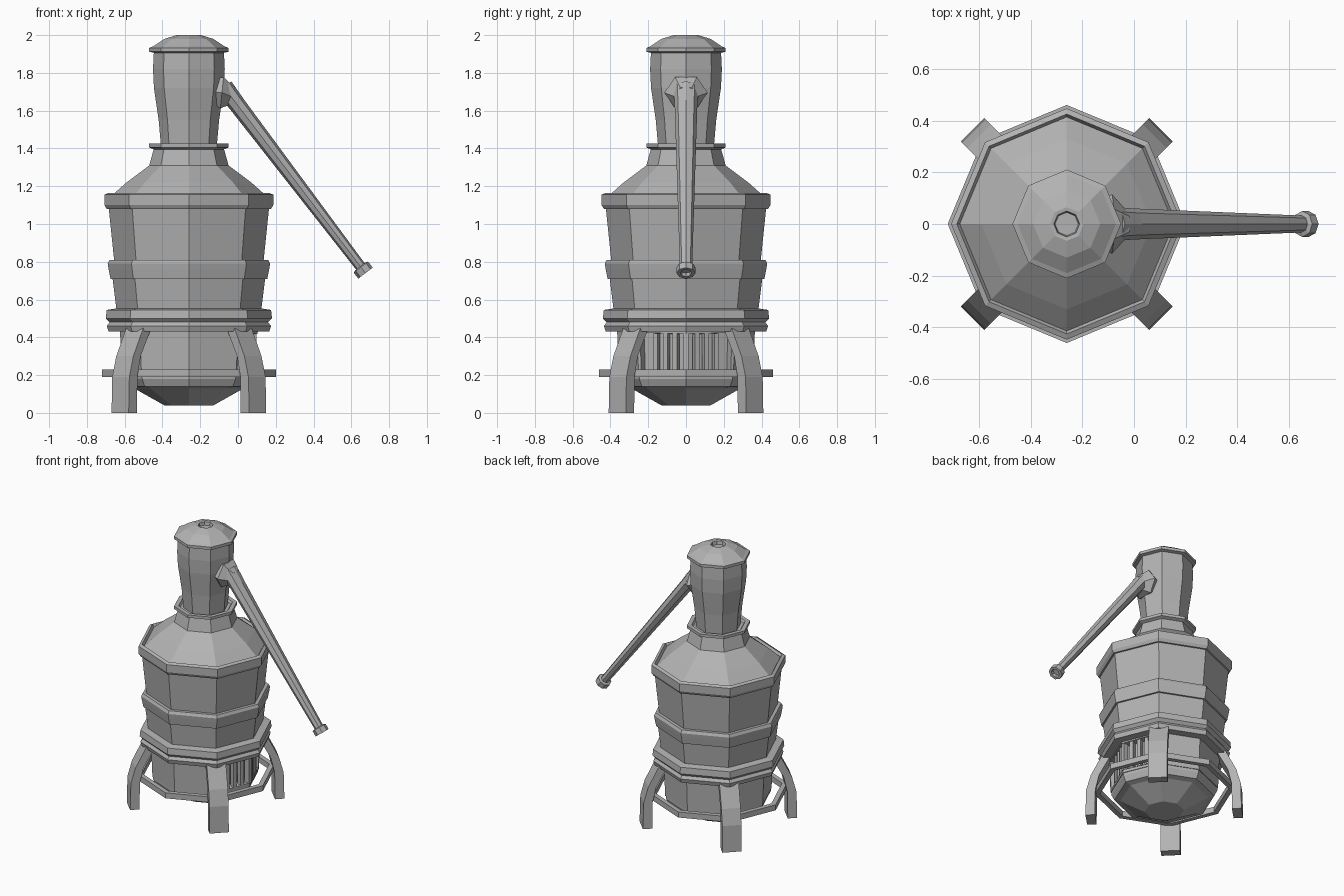
import bpy, bmesh, math
from mathutils import Vector, Matrix

cube = bpy.data.objects.get("Cube")
if cube:
    bpy.data.objects.remove(cube, do_unlink=True)

AXIS_X = -0.26
SIDES = 8

metal = bpy.data.materials.new("grey_metal")
metal.use_nodes = True
GREY = (0.45, 0.45, 0.45, 1)
metal.diffuse_color = GREY
metal.node_tree.nodes["Principled BSDF"].inputs["Base Color"].default_value = GREY


def finish(name, bm, offset=(AXIS_X, 0, 0)):
    bmesh.ops.recalc_face_normals(bm, faces=bm.faces)
    mesh = bpy.data.meshes.new(name)
    bm.to_mesh(mesh)
    bm.free()
    mesh.materials.append(metal)
    obj = bpy.data.objects.new(name, mesh)
    obj.location = offset
    bpy.context.collection.objects.link(obj)
    return obj


def skin(bm, rings, closed=False):
    """Join rings of points with quads; cap the ends or close the loop."""
    loops = [[bm.verts.new(p) for p in ring] for ring in rings]
    pairs = list(zip(loops, loops[1:]))
    if closed:
        pairs.append((loops[-1], loops[0]))
    else:
        bm.faces.new(loops[0])
        bm.faces.new(loops[-1])
    for a, b in pairs:
        n = len(a)
        for i in range(n):
            j = (i + 1) % n
            bm.faces.new((a[i], a[j], b[j], b[i]))


def lathe(profile, closed=False):
    """Revolve (radius, height) points into an octagonal solid."""
    bm = bmesh.new()
    angles = [math.tau * i / SIDES for i in range(SIDES)]
    skin(bm, [[(r * math.cos(a), r * math.sin(a), z) for a in angles]
              for r, z in profile], closed)
    return bm


# Rounded pan under the boiler
finish("bottom_pan", lathe([(0.13, 0.04), (0.29, 0.13), (0.33, 0.14),
                            (0.35, 0.18), (0.35, 0.2)]))

# Firebox with a recessed opening on its left side
bm = lathe([(0.355, 0.2), (0.365, 0.44)])
bmesh.ops.recalc_face_normals(bm, faces=bm.faces)
opening = [f for f in bm.faces
           if f.calc_center_median().x > 0.25 and abs(f.normal.z) < 0.5]
bmesh.ops.inset_region(bm, faces=opening, thickness=0.022, depth=0)
bmesh.ops.inset_region(bm, faces=opening, thickness=0.004, depth=-0.05)
finish("firebox", bm)

# Grate bars across the opening
bm = bmesh.new()
for i in range(-3, 4):
    y = i * 0.052
    turn = math.copysign(math.pi / 8, i) if i else 0
    place = (Matrix.Translation((0.34 - abs(y) * 0.414, y, 0.32))
             @ Matrix.Rotation(turn, 4, "Z")
             @ Matrix.Diagonal((0.035, 0.026, 0.2, 1)))
    bmesh.ops.create_cube(bm, size=1, matrix=place)
finish("grate_bars", bm)

# Main boiler, shoulder and neck
finish("boiler", lathe([(0.37, 0.44), (0.385, 0.56), (0.405, 0.72),
                        (0.395, 0.8), (0.425, 1.09), (0.42, 1.14),
                        (0.33, 1.22), (0.21, 1.31), (0.185, 1.4)]))

# Hoops around the boiler
hoops = {
    "lower_hoop": [(0.34, 0.43), (0.425, 0.43), (0.435, 0.46),
                   (0.42, 0.48), (0.34, 0.48)],
    "base_hoop": [(0.34, 0.475), (0.415, 0.475), (0.44, 0.5),
                  (0.435, 0.545), (0.37, 0.555)],
    "middle_hoop": [(0.37, 0.705), (0.415, 0.71), (0.425, 0.76),
                    (0.43, 0.79), (0.42, 0.81), (0.37, 0.81)],
    "shoulder_hoop": [(0.39, 1.075), (0.435, 1.08), (0.447, 1.1),
                      (0.447, 1.155), (0.425, 1.165), (0.41, 1.14)],
    "neck_lip": [(0.13, 1.395), (0.185, 1.395), (0.21, 1.405),
                 (0.21, 1.425), (0.18, 1.425), (0.17, 1.41), (0.13, 1.41)],
    "foot_rail": [(0.425, 0.19), (0.46, 0.19), (0.46, 0.23), (0.425, 0.23)],
}
for name, profile in hoops.items():
    finish(name, lathe(profile, closed=True))

# Column and its domed cap with a small vent
finish("column", lathe([(0.145, 1.38), (0.16, 1.55), (0.185, 1.72),
                        (0.19, 1.82), (0.185, 1.92)]))
finish("cap", lathe([(0.18, 1.905), (0.21, 1.912), (0.21, 1.932),
                     (0.19, 1.94), (0.13, 1.98), (0.065, 2.0),
                     (0.05, 1.998), (0.045, 1.975)]))

# Four curved legs
LEG = [(0.452, 0.515, 0), (0.45, 0.51, 0.19), (0.425, 0.48, 0.3),
       (0.345, 0.405, 0.45)]
for i, name in enumerate(("back_left", "back_right", "front_right", "front_left")):
    bm = bmesh.new()
    w = 0.064
    skin(bm, [[(a, -w, z), (b, -w, z), (b, w, z), (a, w, z)] for a, b, z in LEG])
    bmesh.ops.rotate(bm, verts=bm.verts, cent=(0, 0, 0),
                     matrix=Matrix.Rotation(math.pi / 4 + i * math.pi / 2, 3, "Z"))
    finish(name + "_leg", bm)

# Hexagonal joint on the column
bm = bmesh.new()


def joint_ring(x, z, wide, tall, lean):
    hexagon = [math.tau * i / 6 for i in range(6)]
    return [(x + lean * math.sin(a), wide * math.cos(a), z + tall * math.sin(a))
            for a in hexagon]


skin(bm, [joint_ring(-0.13, 1.7, 0.09, 0.08, 0),
          joint_ring(-0.085, 1.695, 0.115, 0.095, 0.01),
          joint_ring(-0.035, 1.675, 0.06, 0.055, 0.02)])
finish("pipe_joint", bm, (0, 0, 0))

# Slanted pipe tapering to a hollow flange
start, end = Vector((-0.075, 0, 1.725)), Vector((0.675, 0, 0.74))
axis = (end - start).normalized()
up = Vector((0, 1, 0)).cross(axis)


def pipe(name, stations):
    bm = bmesh.new()
    rings = []
    for dist, wide, thick in stations:
        c = start + axis * dist
        rings.append([c + Vector((0, 1, 0)) * wide * math.cos(math.tau * i / 8)
                      + up * thick * math.sin(math.tau * i / 8) for i in range(8)])
    skin(bm, rings)
    finish(name, bm, (0, 0, 0))


length = (end - start).length
pipe("slanted_pipe", [(0, 0.066, 0.05), (0.12, 0.06, 0.045),
                      (length - 0.02, 0.032, 0.028)])
pipe("pipe_flange", [(length - 0.045, 0.036, 0.034), (length - 0.04, 0.05, 0.048),
                     (length, 0.05, 0.048), (length, 0.03, 0.03),
                     (length - 0.025, 0.026, 0.026)])
